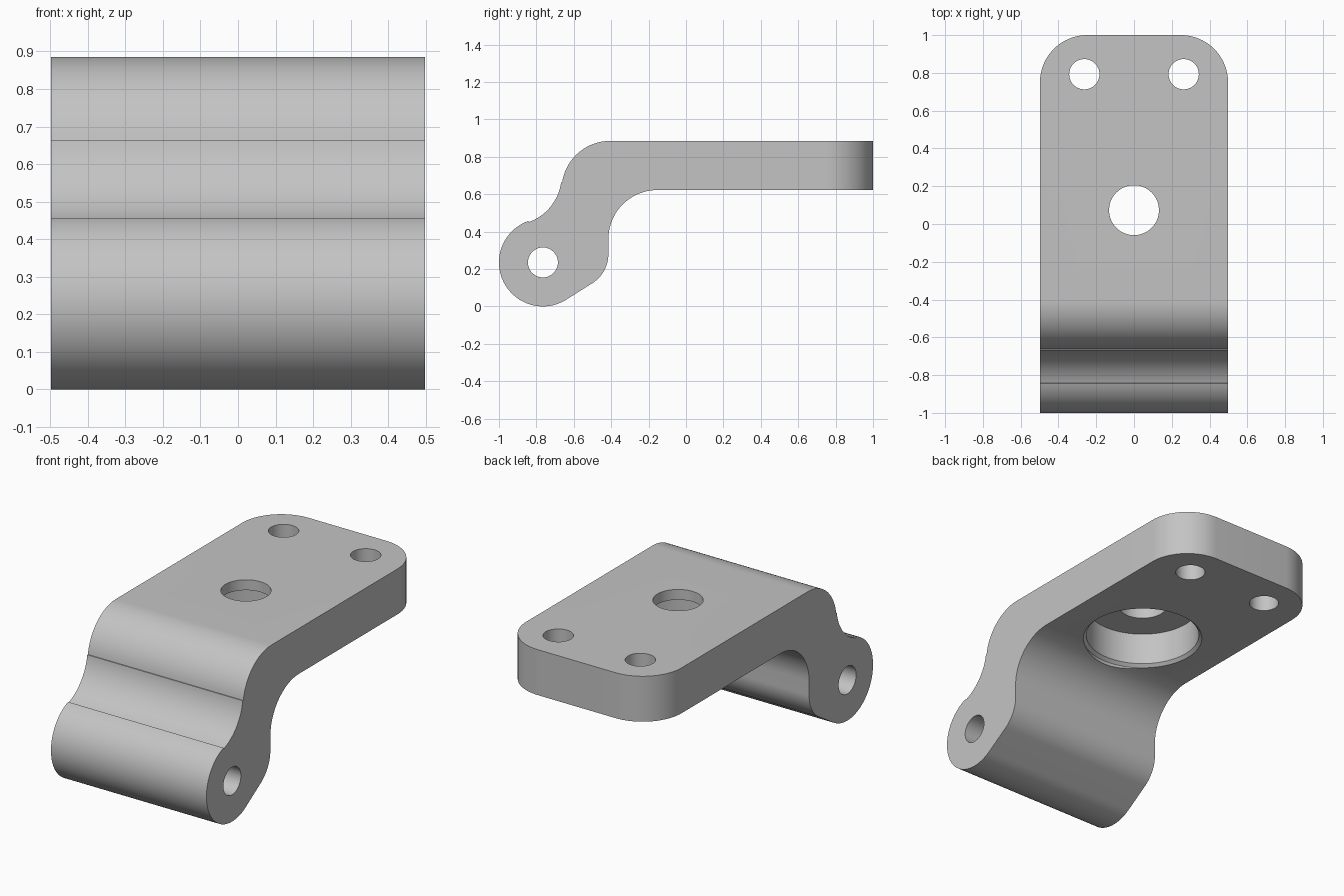
import bpy, bmesh
from math import cos, sin, radians, pi
from mathutils import Matrix, Vector

cube = bpy.data.objects.get("Cube")
if cube:
    bpy.data.objects.remove(cube, do_unlink=True)

HALF_WIDTH = 0.498
TOP, UNDER = 0.885, 0.622
EYE = (-0.765, 0.235)
BORE_Y = 0.073

steel = bpy.data.materials.new("light grey metal")
steel.use_nodes = True
grey = (0.55, 0.55, 0.55, 1)
steel.diffuse_color = grey
steel.node_tree.nodes["Principled BSDF"].inputs["Base Color"].default_value = grey


def arc(centre, r, start, end, steps=20):
    """Points on an arc in the side (y, z) plane, angles in degrees."""
    return [(centre[0] + r * cos(a), centre[1] + r * sin(a))
            for a in (radians(start + (end - start) * i / steps) for i in range(steps + 1))]


def make_object(name, bm):
    bmesh.ops.recalc_face_normals(bm, faces=bm.faces)
    mesh = bpy.data.meshes.new(name)
    bm.to_mesh(mesh)
    bm.free()
    mesh.materials.append(steel)
    ob = bpy.data.objects.new(name, mesh)
    bpy.context.collection.objects.link(ob)
    return ob


def lathe_cutter(name, profile, matrix, sides=64):
    """Closed solid turned about its z axis from (radius, height) rings."""
    bm = bmesh.new()
    rings = [[bm.verts.new((r * cos(2 * pi * i / sides), r * sin(2 * pi * i / sides), z))
              for i in range(sides)] for r, z in profile]
    for low, high in zip(rings, rings[1:]):
        for i in range(sides):
            j = (i + 1) % sides
            bm.faces.new((low[i], low[j], high[j], high[i]))
    bm.faces.new(rings[0])
    bm.faces.new(rings[-1])
    bm.transform(matrix)
    ob = make_object(name, bm)
    ob.hide_render = True
    return ob


# Side profile: plate, S-shaped neck and rounded hinge eye
profile = [(1, UNDER), (1, TOP)]
profile += arc((-0.405, 0.625), 0.26, 90, 171.8)
profile += arc((-0.93, 0.70), 0.265, -8.2, -70.5)
profile += arc(EYE, 0.235, 109.5, 302.7, 48)
profile += arc((-0.60, 0.28), 0.185, -57.3, 0)
profile += arc((-0.153, 0.36), 0.262, 180, 90)

bm = bmesh.new()
side = bm.faces.new([bm.verts.new((-HALF_WIDTH, y, z)) for y, z in profile])
grown = bmesh.ops.extrude_face_region(bm, geom=[side])
bmesh.ops.translate(bm, vec=(2 * HALF_WIDTH, 0, 0),
                    verts=[v for v in grown["geom"] if isinstance(v, bmesh.types.BMVert)])

# Rounded far corners of the plate
corners = [e for e in bm.edges
           if all(v.co.y > 0.99 for v in e.verts)
           and abs(e.verts[0].co.x - e.verts[1].co.x) < 0.01]
bmesh.ops.bevel(bm, geom=corners, offset=0.25, offset_type='OFFSET',
                segments=20, profile=0.5, affect='EDGES')
bracket = make_object("hinge_bracket", bm)

# Cutters: hinge pin hole, two screw holes, centre hole with chamfered recess below
cutters = [lathe_cutter("pin_hole_cutter", [(0.08, -1), (0.08, 1)],
                        Matrix.Translation((0, *EYE)) @ Matrix.Rotation(pi / 2, 4, 'Y'))]
for label, sign in (("left", 1), ("right", -1)):
    cutters.append(lathe_cutter(label + "_screw_hole_cutter", [(0.08, 0.5), (0.08, 1)],
                                Matrix.Translation((sign * 0.263, 0.793, 0))))
recess = [(0.325, 0.5), (0.325, UNDER), (0.308, UNDER + 0.017),
          (0.308, 0.825), (0.132, 0.825), (0.132, 1)]
cutters.append(lathe_cutter("centre_recess_cutter", recess,
                            Matrix.Translation((0, BORE_Y, 0)), 96))

bpy.context.view_layer.objects.active = bracket
for cutter in cutters:
    mod = bracket.modifiers.new(cutter.name, 'BOOLEAN')
    mod.operation, mod.solver, mod.object = 'DIFFERENCE', 'EXACT', cutter
    bpy.ops.object.modifier_apply(modifier=mod.name)
for cutter in cutters:
    bpy.data.objects.remove(cutter, do_unlink=True)

# Smooth curved walls, crisp rims
bpy.ops.object.select_all(action='DESELECT')
bracket.select_set(True)
bpy.ops.object.shade_smooth_by_angle(angle=radians(25))
